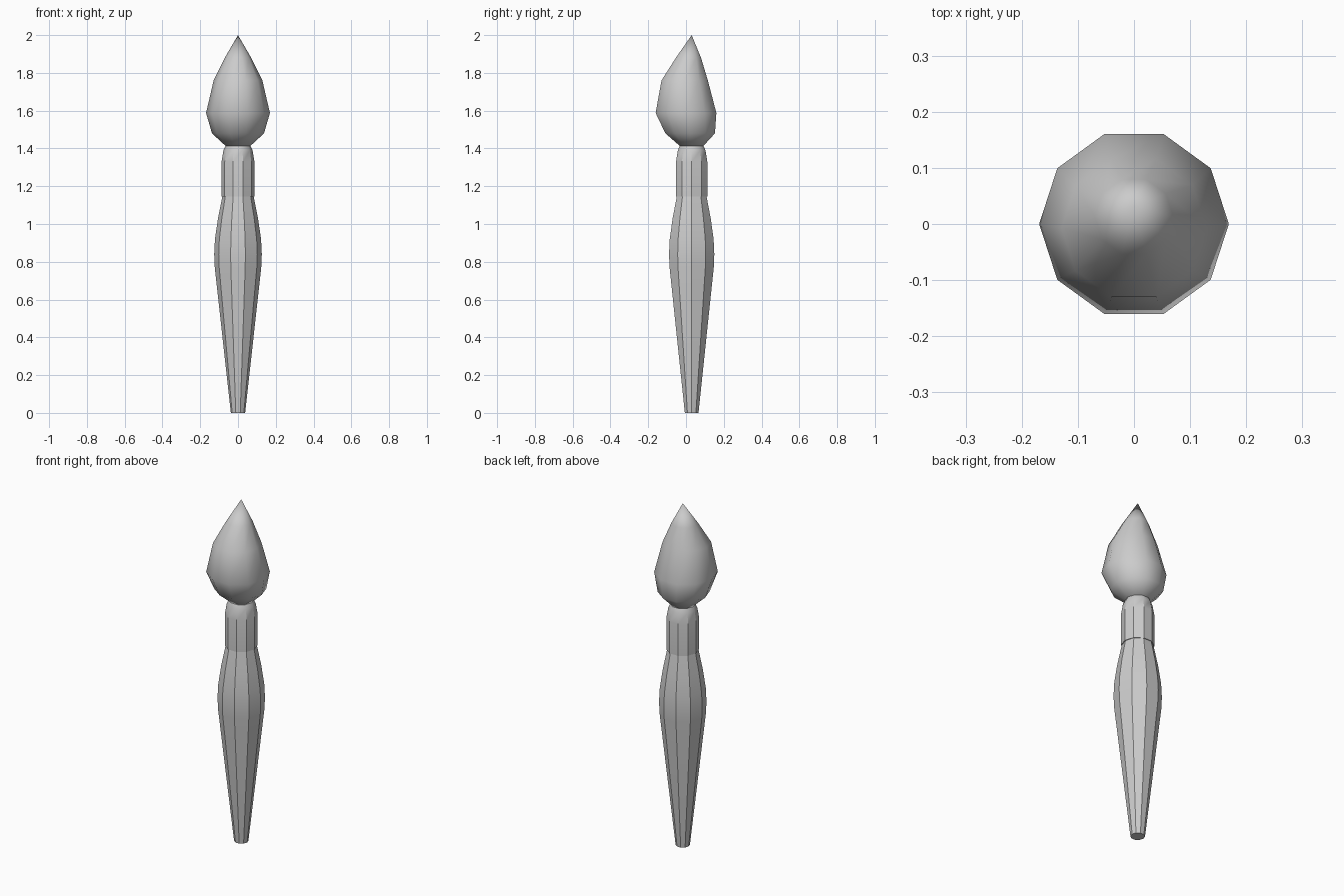
import bpy, bmesh, math

if "Cube" in bpy.data.objects:
    bpy.data.objects.remove(bpy.data.objects["Cube"])

SIDES = 10
AXIS_Y = 0.03


def lathe(name, rings, crease=35):
    """Skin a stack of ten-sided rings given as (z, radius, centre_y)."""
    bm = bmesh.new()
    loops = []
    for z, r, cy in rings:
        if r == 0:
            loops.append([bm.verts.new((0, cy, z))] * SIDES)
        else:
            loops.append([bm.verts.new((r * math.cos(math.tau * i / SIDES),
                                        cy + r * math.sin(math.tau * i / SIDES), z))
                          for i in range(SIDES)])
    for low, high in zip(loops, loops[1:]):
        for i in range(SIDES):
            j = (i + 1) % SIDES
            corners = [low[i], low[j], high[j], high[i]]
            bm.faces.new(list(dict.fromkeys(corners)))
    # Flat end caps where the end is not a point
    bm.faces.new(loops[0][::-1])
    if rings[-1][1] > 0:
        bm.faces.new(loops[-1])
    bmesh.ops.recalc_face_normals(bm, faces=bm.faces)
    mesh = bpy.data.meshes.new(name)
    bm.to_mesh(mesh)
    bm.free()
    obj = bpy.data.objects.new(name, mesh)
    bpy.context.collection.objects.link(obj)
    bpy.ops.object.select_all(action='DESELECT')
    obj.select_set(True)
    bpy.context.view_layer.objects.active = obj
    bpy.ops.object.shade_smooth_by_angle(angle=math.radians(crease))
    return obj


def straight(profile):
    return [(z, r, AXIS_Y) for z, r in profile]


# Swelling wooden handle
lathe("handle", straight([(0, 0.038), (0.77, 0.123), (0.84, 0.126),
                          (0.92, 0.122), (1.03, 0.106), (1.15, 0.082)]))

# Metal collar with a pinched top
lathe("ferrule", straight([(1.145, 0.087), (1.33, 0.087), (1.39, 0.077), (1.412, 0.067)]))

# Bristle tuft, bellying off-axis and ending in a point
lathe("bristles", [(1.41, 0.062, 0.03), (1.48, 0.138, 0.022), (1.588, 0.169, 0.0),
                   (1.76, 0.129, -0.007), (1.88, 0.07, 0.013), (2.0, 0, 0.03)], crease=60)
